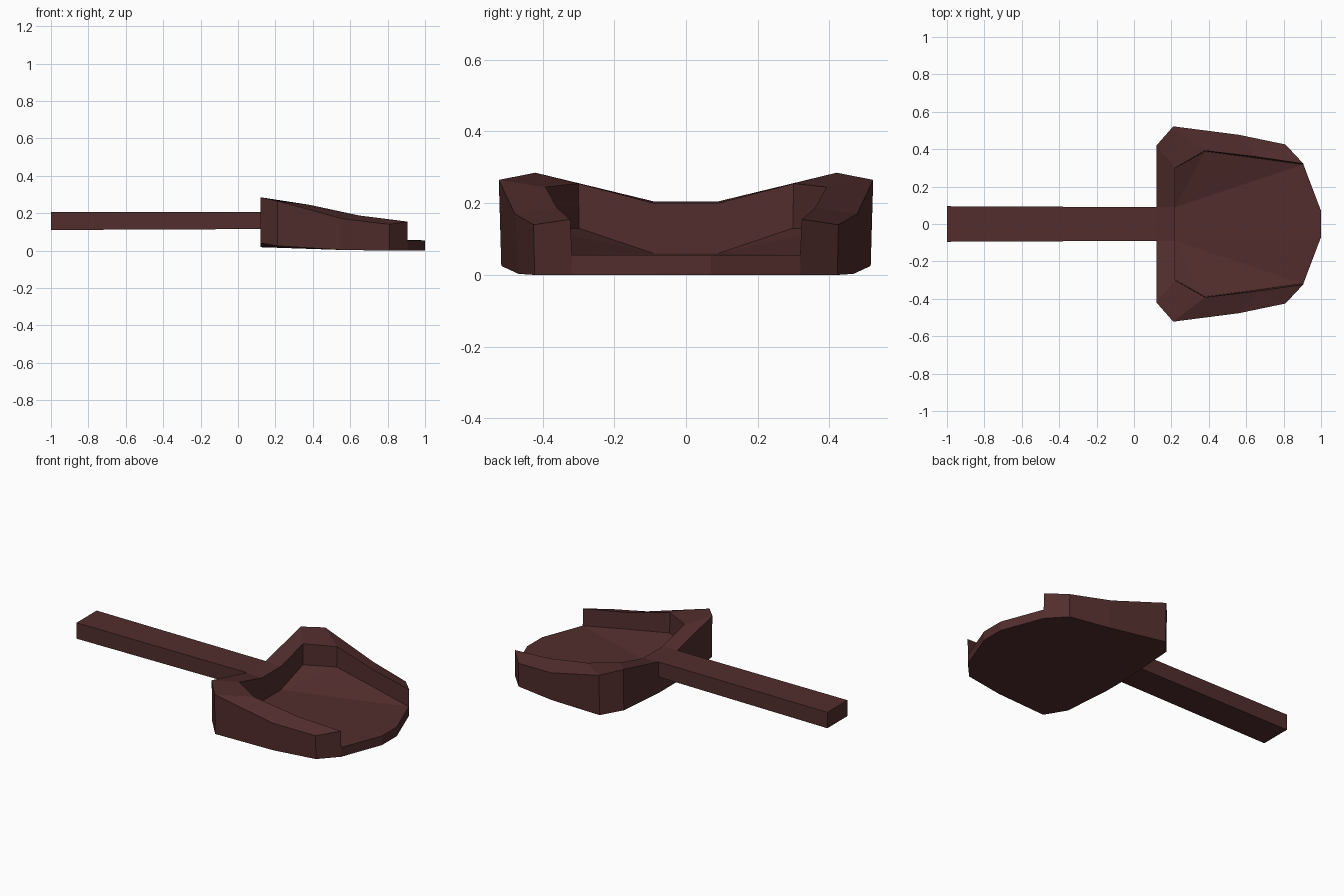
import bpy, bmesh

if "Cube" in bpy.data.objects:
    bpy.data.objects.remove(bpy.data.objects["Cube"])

mat = bpy.data.materials.new("dark red brown")
mat.diffuse_color = (0.085, 0.026, 0.026, 1)
mat.use_nodes = True
mat.node_tree.nodes["Principled BSDF"].inputs["Base Color"].default_value = mat.diffuse_color


def make_object(name, bm):
    bmesh.ops.remove_doubles(bm, verts=bm.verts, dist=1e-5)
    bmesh.ops.recalc_face_normals(bm, faces=bm.faces)
    mesh = bpy.data.meshes.new(name)
    bm.to_mesh(mesh)
    bm.free()
    mesh.materials.append(mat)
    obj = bpy.data.objects.new(name, mesh)
    bpy.context.collection.objects.link(obj)
    return obj


# Half section of the scoop (y > 0), from the handle round to the front tip
rim = [(.12, .09, .205), (.12, .42, .285), (.21, .522, .265),
       (.56, .477, .17), (.81, .425, .14), (.905, .323, .155)]
base = [(.12, .09, .018), (.12, .415, .04), (.21, .515, .025),
        (.56, .467, .003), (.81, .422, 0), (.905, .32, 0), (1, .07, 0)]
inner = [(.22, .09, .2), (.22, .3, .255), (.38, .392, .245), (.65, .36, .187)]
floor = [(.22, .09, .06), (.22, .298, .13), (.38, .388, .125),
         (.65, .353, .09), (.905, .318, .055), (1, .07, .055)]

bm = bmesh.new()


def face(side, *pts):
    bm.faces.new([bm.verts.new((x, y * side, z)) for x, y, z in pts])


for s in (1, -1):
    # outer walls
    for i in range(4):
        face(s, rim[i], rim[i + 1], base[i + 1], base[i])
    face(s, rim[4], rim[5], floor[4], base[5], base[4])
    face(s, floor[4], floor[5], base[6], base[5])
    # sloped rim top
    for i in range(3):
        face(s, rim[i], rim[i + 1], inner[i + 1], inner[i])
    face(s, rim[3], rim[4], inner[3])
    face(s, rim[4], rim[5], inner[3])
    # inner walls
    for i in range(3):
        face(s, inner[i], inner[i + 1], floor[i + 1], floor[i])
    face(s, inner[3], rim[5], floor[4], floor[3])
    # floor and underside fans
    for ring in (floor, base):
        for i in range(1, len(ring) - 1):
            face(s, ring[0], ring[i], ring[i + 1])


# centre strip joining the two halves
def strip(a, b):
    bm.faces.new([bm.verts.new((p[0], p[1] * s, p[2]))
                  for p, s in ((a, 1), (b, 1), (b, -1), (a, -1))])


loop = [rim[0], inner[0], floor[0], floor[5], base[6], base[0]]
for i in range(len(loop)):
    strip(loop[i], loop[(i + 1) % len(loop)])
make_object("scoop", bm)

# Slightly tapered square-edged handle
bm = bmesh.new()
bmesh.ops.create_cube(bm, size=2)
for v in bm.verts:
    near = v.co.x > 0
    v.co.x = .12 if near else -1
    v.co.y *= .09 if near else .095
    v.co.z = .205 if v.co.z > 0 else (.115 if near else .11)
make_object("handle", bm)
